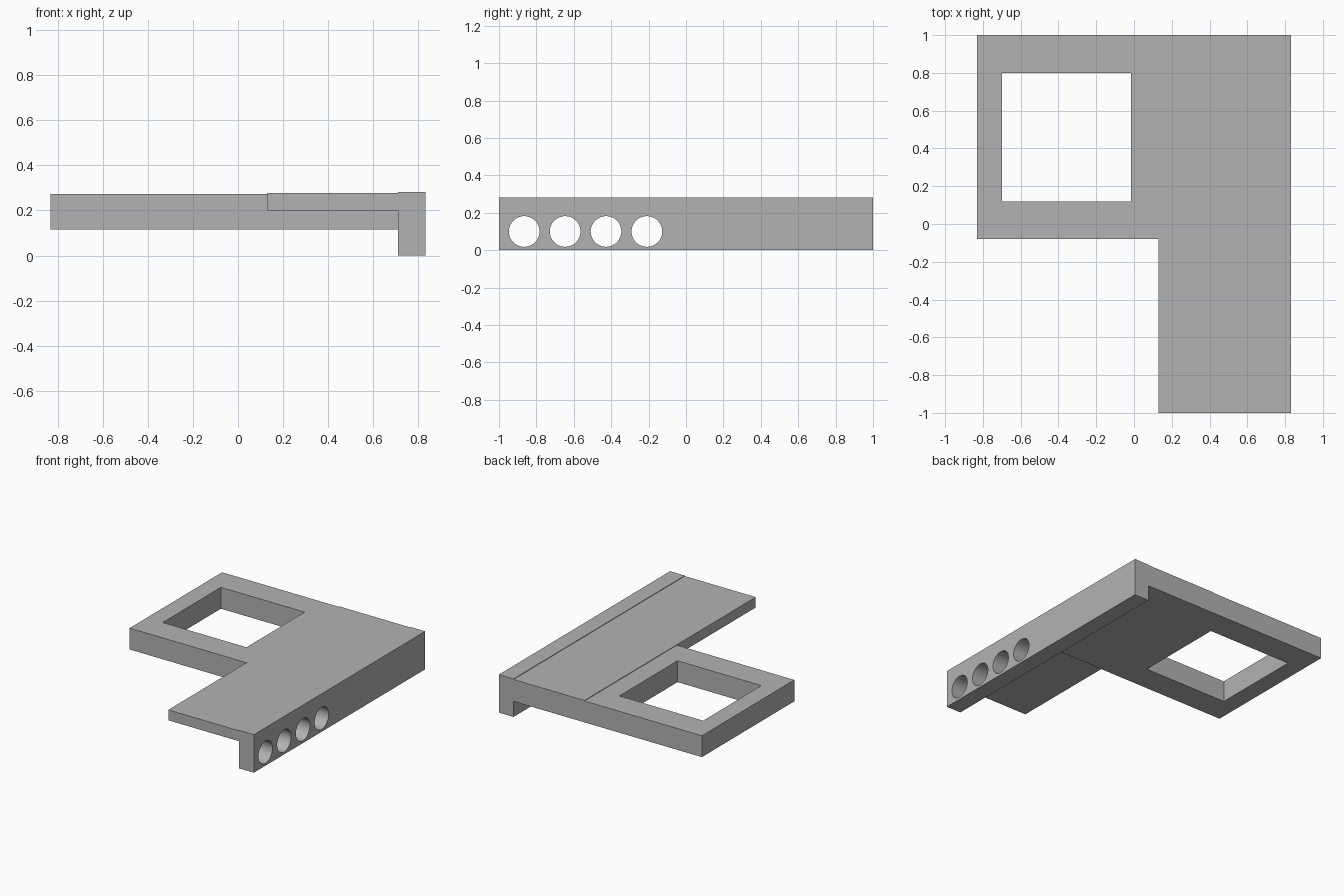
import bpy
import bmesh
from math import pi
from mathutils import Matrix, Vector

default_cube = bpy.data.objects.get("Cube")
if default_cube:
    bpy.data.objects.remove(default_cube, do_unlink=True)

grey = bpy.data.materials.new("plain_grey")
grey.use_nodes = True
colour = (0.45, 0.45, 0.45, 1)
grey.diffuse_color = colour
grey.node_tree.nodes["Principled BSDF"].inputs["Base Color"].default_value = colour


def add_object(name, bm):
    mesh = bpy.data.meshes.new(name)
    bm.to_mesh(mesh)
    bm.free()
    mesh.materials.append(grey)
    obj = bpy.data.objects.new(name, mesh)
    bpy.context.collection.objects.link(obj)
    return obj


def box(name, low, high):
    low, high = Vector(low), Vector(high)
    bm = bmesh.new()
    place = Matrix.Translation((low + high) / 2) @ Matrix.Diagonal((*(high - low), 1))
    bmesh.ops.create_cube(bm, size=1, matrix=place)
    return add_object(name, bm)


def cut(target, cutter):
    mod = target.modifiers.new(cutter.name, "BOOLEAN")
    mod.operation = "DIFFERENCE"
    mod.solver = "EXACT"
    mod.object = cutter
    cutter.hide_render = True
    cutter.hide_set(True)
    bpy.context.view_layer.objects.active = target
    bpy.ops.object.modifier_apply(modifier=mod.name)
    bpy.data.objects.remove(cutter, do_unlink=True)


# Long flat plate along the top
box("top_plate", (0.13, -1, 0.2), (0.712, 1, 0.277))

# Rectangular frame with a square opening
frame = box("window_frame", (-0.83, -0.08, 0.115), (0.712, 1, 0.273))
cut(frame, box("opening_cutter", (-0.7, 0.12, 0), (-0.015, 0.8, 0.5)))

# Deep side rail with a row of round holes
rail = box("side_rail", (0.71, -1, 0), (0.83, 1, 0.281))
bm = bmesh.new()
for i in range(4):
    place = Matrix.Translation((0.77, -0.865 + 0.2187 * i, 0.1)) @ Matrix.Rotation(pi / 2, 4, "Y")
    bmesh.ops.create_cone(bm, cap_ends=True, segments=48, radius1=0.082,
                          radius2=0.082, depth=0.4, matrix=place)
cut(rail, add_object("hole_cutter", bm))

# Smooth hole walls with crisp rims
bpy.ops.object.select_all(action="DESELECT")
rail.select_set(True)
bpy.context.view_layer.objects.active = rail
bpy.ops.object.shade_smooth_by_angle()
